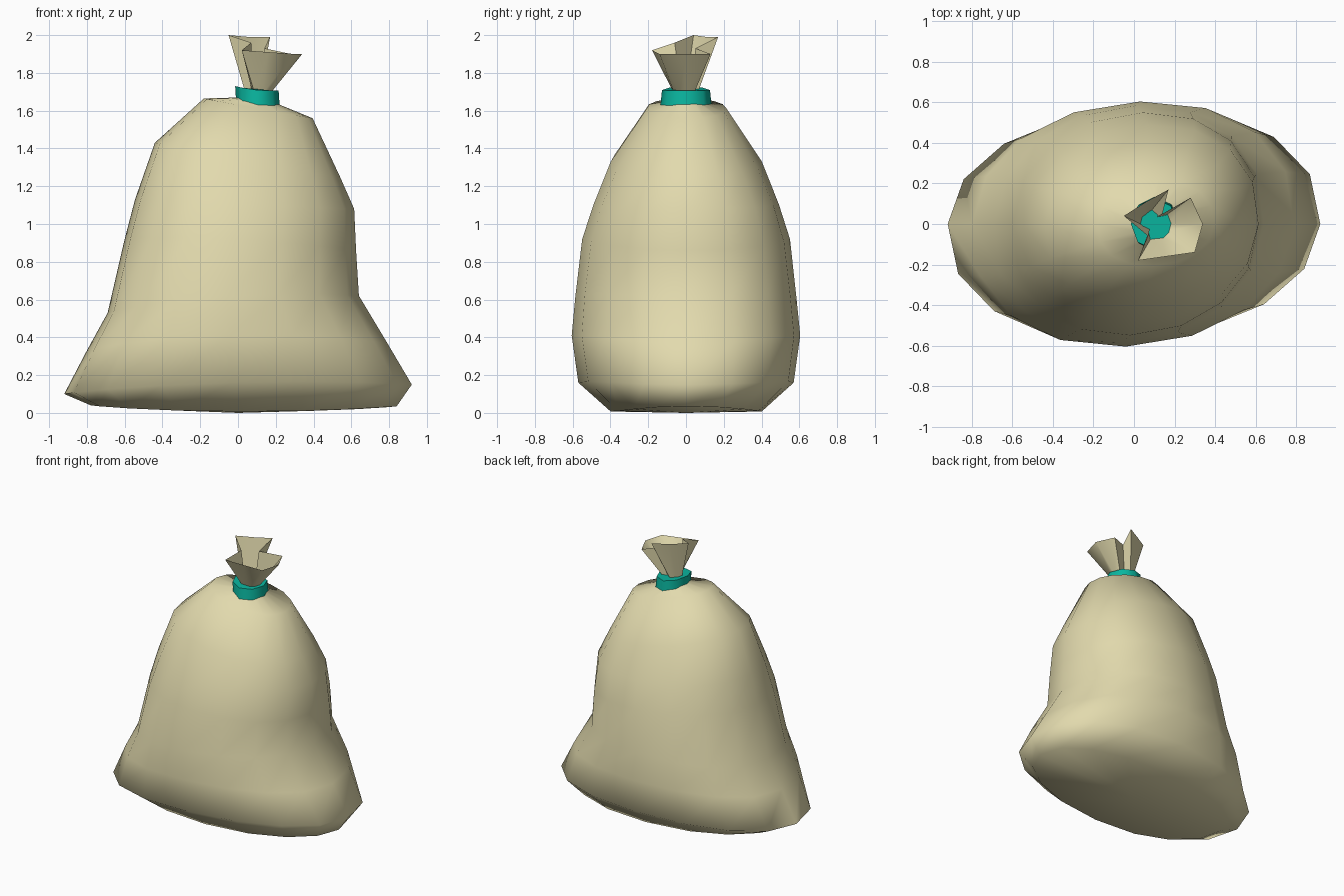
import bpy
import math

if "Cube" in bpy.data.objects:
    bpy.data.objects.remove(bpy.data.objects["Cube"])


def material(name, rgb):
    m = bpy.data.materials.new(name)
    m.diffuse_color = (*rgb, 1)
    m.use_nodes = True
    m.node_tree.nodes["Principled BSDF"].inputs["Base Color"].default_value = m.diffuse_color
    return m


cloth = material("khaki cloth", (0.76, 0.70, 0.42))
teal = material("teal band", (0.003, 0.47, 0.35))


def build(name, rings, mat, bottom=None, caps=False, angle=40):
    """Loft a list of equal-length vertex rings into a mesh object."""
    n = len(rings[0])
    verts = [v for r in rings for v in r]
    faces = [(k * n + i, k * n + (i + 1) % n, (k + 1) * n + (i + 1) % n, (k + 1) * n + i)
             for k in range(len(rings) - 1) for i in range(n)]
    if bottom:
        verts.append(bottom)
        faces += [((i + 1) % n, i, len(verts) - 1) for i in range(n)]
    if caps:
        faces.append(tuple(reversed(range(n))))
        faces.append(tuple(range((len(rings) - 1) * n, len(rings) * n)))
    me = bpy.data.meshes.new(name)
    me.from_pydata(verts, [], faces)
    me.materials.append(mat)
    ob = bpy.data.objects.new(name, me)
    bpy.context.collection.objects.link(ob)
    bpy.ops.object.select_all(action='DESELECT')
    ob.select_set(True)
    bpy.context.view_layer.objects.active = ob
    bpy.ops.object.shade_smooth_by_angle(angle=math.radians(angle))
    return ob


def ring(xl, zl, xr, zr, ry, lift=0.0, n=16, p=0.93, skew=0.035):
    """Tilted, slightly skewed oval from its left end, right end and half depth."""
    pts = []
    for i in range(n):
        a = 2 * math.pi * i / n
        c, s = math.cos(a), math.sin(a)
        c = math.copysign(abs(c) ** p, c)
        s = math.copysign(abs(s) ** p, s)
        t = (c + 1) / 2
        x = xl + (xr - xl) * t
        pts.append((x + skew * s * ry / 0.6, ry * s + skew * x * abs(s),
                    zl + (zr - zl) * t + lift * s * s))
    return pts


# slumped sack body, flared at both bottom ends
profile = [
    (-0.78, 0.04, 0.84, 0.035, 0.40, -0.03),
    (-0.92, 0.10, 0.92, 0.15, 0.57, 0.035),
    (-0.80, 0.33, 0.79, 0.37, 0.605, 0.06),
    (-0.69, 0.53, 0.64, 0.62, 0.585, 0.04),
    (-0.60, 0.92, 0.625, 0.86, 0.55, 0.03),
    (-0.545, 1.13, 0.615, 1.08, 0.49, 0.0),
    (-0.44, 1.43, 0.54, 1.25, 0.40, -0.01),
    (-0.18, 1.665, 0.395, 1.56, 0.21, 0.0),
    (0.01, 1.67, 0.20, 1.64, 0.09, -0.01),
    (0.02, 1.70, 0.19, 1.68, 0.08, 0.0)]
build("sack_body", [ring(*r) for r in profile], cloth, bottom=(0, 0, 0), angle=80)

# tilted tie around the neck
tie = [(-0.01, 1.65, 0.22, 1.63, 0.135, -0.01), (-0.015, 1.73, 0.215, 1.708, 0.127, -0.01)]
build("neck_tie", [ring(*r, n=8, p=1, skew=0) for r in tie], teal, caps=True, angle=60)

# pleated open mouth above the tie
rim = [(0.34, 0.0, 1.90), (0.28, 0.13, 1.90), (0.14, 0.05, 1.93), (0.17, 0.17, 1.99),
       (0.06, 0.11, 1.99), (-0.05, 0.04, 2.0), (0.07, -0.06, 1.96), (0.02, -0.18, 1.92),
       (0.16, -0.16, 1.91), (0.30, -0.14, 1.90)]
base = []
for i in range(len(rim)):
    a = 2 * math.pi * (i + 0.1) / len(rim)
    r = 0.035 if i in (2, 6) else 0.065
    base.append((0.105 + r * math.cos(a), r * math.sin(a), 1.69))
build("sack_mouth", [base, rim], cloth, angle=65)
